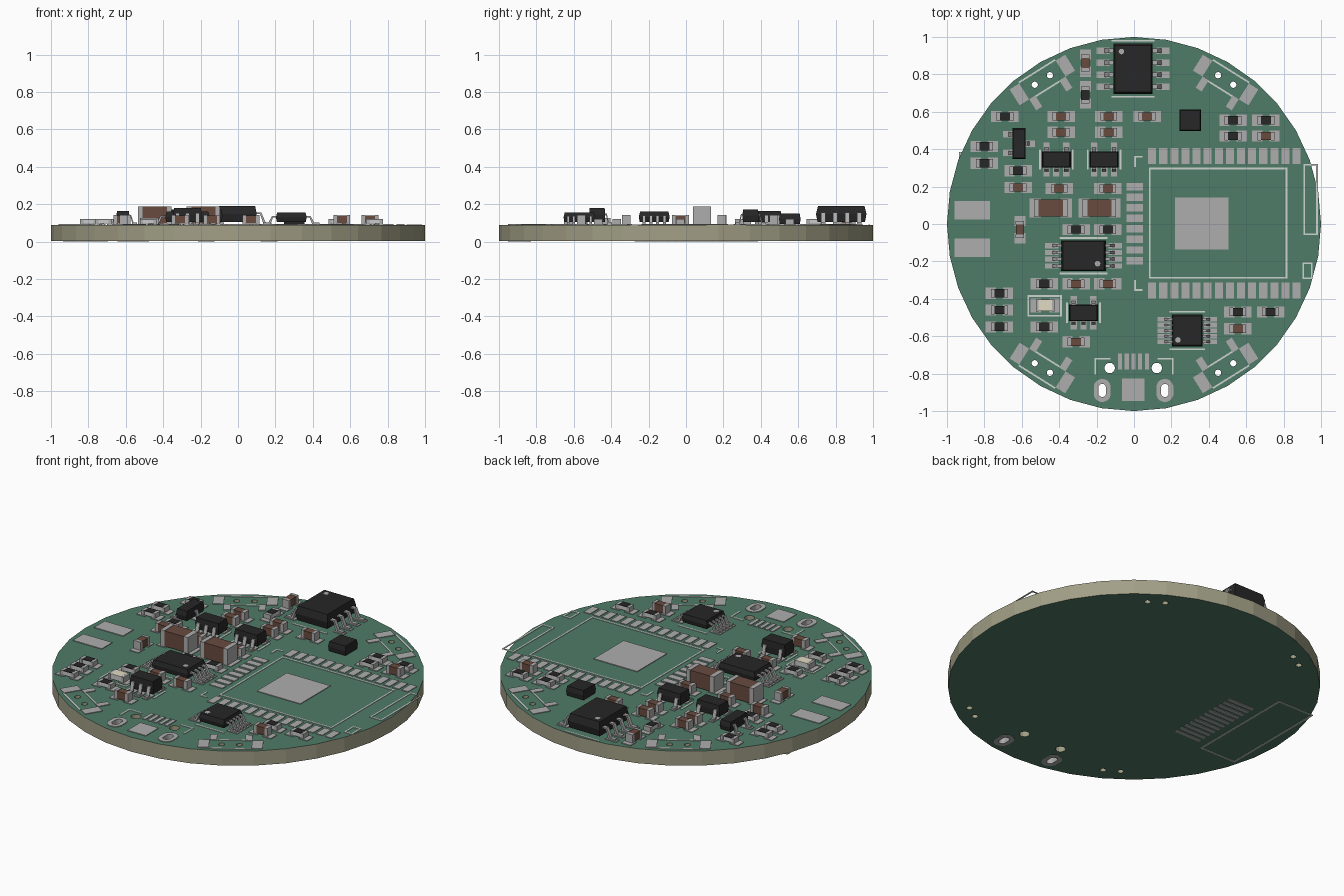
import bpy, bmesh
from math import sin, cos, pi, radians, atan2, hypot
from mathutils import Matrix, Vector

if "Cube" in bpy.data.objects:
    bpy.data.objects.remove(bpy.data.objects["Cube"])

Z = 0.09          # top face of the board
PAD = 0.004       # copper / print thickness


def material(name, r, g, b):
    m = bpy.data.materials.new(name)
    m.diffuse_color = (r, g, b, 1)
    m.use_nodes = True
    m.node_tree.nodes["Principled BSDF"].inputs["Base Color"].default_value = m.diffuse_color
    return m


GREEN = material("solder_mask", 0.08, 0.20, 0.14)
TAN = material("board_core", 0.36, 0.35, 0.24)
TIN = material("tin", 0.42, 0.42, 0.42)
INK = material("print_white", 0.62, 0.66, 0.63)
BLACK = material("black_plastic", 0.02, 0.02, 0.02)
BROWN = material("brown_ceramic", 0.14, 0.07, 0.05)
WHITE = material("white_ceramic", 0.65, 0.65, 0.62)
CREAM = material("lamp_lens", 0.75, 0.70, 0.55)


def box(bm, x, y, z0, sx, sy, h, mi=0, rot=0.0):
    m = (Matrix.Translation((x, y, z0 + h / 2)) @ Matrix.Rotation(rot, 4, 'Z')
         @ Matrix.Diagonal((sx, sy, h, 1)))
    vs = bmesh.ops.create_cube(bm, size=1, matrix=m)['verts']
    for f in {f for v in vs for f in v.link_faces}:
        f.material_index = mi


def to_mesh(bm, name, mats):
    me = bpy.data.meshes.new(name)
    bm.to_mesh(me)
    bm.free()
    for m in mats:
        me.materials.append(m)
    return me


def place(me, name, x=0, y=0, z=0, rot=0.0):
    ob = bpy.data.objects.new(name, me)
    ob.location = (x, y, z)
    ob.rotation_euler.z = rot
    bpy.context.collection.objects.link(ob)
    return ob


def oval(x, y, rx, ry, n=16):
    """Circle, or upright slot when ry > rx."""
    d = ry - rx
    return [(x + rx * cos(a), y + rx * sin(a) + (d if i < n // 2 else -d))
            for i in range(n) for a in [2 * pi * (i + (0.5 if d else 0)) / n]]


def plate(name, loops, z0, z1, mats, by_normal=False):
    """Flat sheet from closed outlines; inner outlines become holes."""
    cu = bpy.data.curves.new(name, 'CURVE')
    cu.dimensions, cu.fill_mode, cu.extrude = '2D', 'BOTH', (z1 - z0) / 2
    for loop in loops:
        sp = cu.splines.new('POLY')
        sp.points.add(len(loop) - 1)
        for p, (x, y) in zip(sp.points, loop):
            p.co = (x, y, 0, 1)
        sp.use_cyclic_u = True
    tmp = place(cu, name + "_outline")
    me = bpy.data.meshes.new_from_object(tmp.evaluated_get(bpy.context.evaluated_depsgraph_get()))
    bpy.data.objects.remove(tmp)
    bm = bmesh.new()
    bm.from_mesh(me)
    bmesh.ops.remove_doubles(bm, verts=bm.verts, dist=1e-5)
    bmesh.ops.recalc_face_normals(bm, faces=bm.faces)
    for f in bm.faces:
        f.smooth = False
        f.material_index = int(by_normal and abs(f.normal.z) < 0.5)
    place(to_mesh(bm, name, mats), name, z=(z0 + z1) / 2)


pads, ink = bmesh.new(), bmesh.new()


def pad(x, y, sx, sy, rot=0.0, z=Z):
    box(pads, x, y, z, sx, sy, PAD, rot=rot)


def line(x0, y0, x1, y1, z=Z, w=0.009):
    box(ink, (x0 + x1) / 2, (y0 + y1) / 2, z, hypot(x1 - x0, y1 - y0) + w, w, PAD - 0.001,
        rot=atan2(y1 - y0, x1 - x0))


def frame(x0, y0, x1, y1, z=Z):
    c = [(x0, y0), (x1, y0), (x1, y1), (x0, y1)]
    for a, b in zip(c, c[1:] + c[:1]):
        line(*a, *b, z=z)


# Push-button footprints, mirrored into four corners
holes, rings = [], []
for sx in (1, -1):
    for sy in (1, -1):
        def at(t, r):
            return sx * (0.49 + 0.848 * t + 0.53 * r), sy * (0.77 - 0.53 * t + 0.848 * r)
        ang = atan2(-sy * 0.53, sx * 0.848)
        for s in (1, -1):
            holes.append(oval(*at(s * 0.048, 0), 0.017, 0.017, 12))
            pad(*at(s * 0.145, 0), 0.06, 0.10, ang)
            pad(*at(s * 0.095, -0.085), 0.038, 0.07, ang)
            line(*at(-0.11, s * 0.055), *at(0.11, s * 0.055))

# Charging socket footprint: plated slots, peg holes, contacts
for x in (-0.17, 0.165):
    holes.append(oval(x, -0.89, 0.021, 0.036))
    rings += [oval(x, -0.89, 0.046, 0.062), oval(x, -0.89, 0.0205, 0.0355)]
for x in (-0.13, 0.122):
    holes.append(oval(x, -0.77, 0.028, 0.028))
for i in range(5):
    pad(-0.003 + (i - 2) * 0.036, -0.735, 0.022, 0.085)
pad(-0.003, -0.885, 0.12, 0.12)
for s in (1, -1):
    line(s * 0.208, -0.72, s * 0.208, -0.80)
    line(s * 0.208, -0.72, s * 0.13, -0.72)

# Board disc and plated slot barrels
rim = [(cos(2 * pi * i / 36), sin(2 * pi * i / 36)) for i in range(36)]
plate("circuit_board", [rim] + holes, 0.004, Z, [GREEN, TAN], True)
plate("plated_slots", rings, 0.001, Z + PAD, [TIN])

# Radio module footprint
for i in range(14):
    for y in (0.363, -0.355):
        pad(0.097 + i * 0.0594, y, 0.043, 0.085)
for i in range(8):
    pad(0.005, 0.2 - i * 0.0565, 0.088, 0.04)
pad(0.3625, 0.003, 0.285, 0.28)
frame(0.085, -0.288, 0.815, 0.297)
frame(0.91, -0.055, 0.978, 0.317)
frame(0.905, -0.29, 0.95, -0.21)
for y, s in ((0.36, -1), (-0.353, 1)):
    line(0.005, y, 0.04, y)
    line(0.005, y, 0.005, y + s * 0.05)

# Battery pads
pad(-0.865, 0.073, 0.19, 0.098)
pad(-0.865, -0.127, 0.19, 0.098)

# Underside display connector footprint
for i in range(12):
    pad(-0.56, -0.215 + i * 0.04, 0.17, 0.022, z=0.0005)
frame(-0.93, -0.27, -0.70, 0.38, z=0.001)


# Two-terminal chips
def chip_mesh(name, l, w, h, body, top=None, end=0.2):
    bm = bmesh.new()
    box(bm, 0, 0, 0.002, l * (1 - 2 * end), w * 0.96, h - 0.004, 0)
    if top:
        box(bm, 0, 0, h - 0.003, l * (1 - 2 * end), w * 0.96, 0.004, 2)
    for s in (1, -1):
        box(bm, s * l * (1 - end) / 2, 0, 0, l * end, w, h, 1)
    return to_mesh(bm, name, [body, TIN, top or body])


CAP = chip_mesh("capacitor", 0.09, 0.045, 0.048, BROWN)
RES = chip_mesh("resistor", 0.09, 0.046, 0.027, WHITE, BLACK)
BIG = chip_mesh("large_capacitor", 0.18, 0.095, 0.095, BROWN, end=0.14)
LAMP = chip_mesh("lamp", 0.10, 0.065, 0.032, WHITE, CREAM, 0.14)


def chips(me, spots, turned=False, px=0.046, pl=0.055, pw=0.06):
    for i, (x, y) in enumerate(spots):
        place(me, f"{me.name}_{i + 1}" + ("_turned" if turned else ""), x, y, Z + PAD,
              pi / 2 if turned else 0)
        for s in (1, -1):
            if turned:
                pad(x, y + s * px, pw, pl)
            else:
                pad(x + s * px, y, pl, pw)


chips(CAP, [(-.39, .575), (-.135, .575), (.07, .575), (-.39, .49), (-.135, .49), (.705, .47),
            (-.62, .195), (-.40, .19), (-.14, .19), (-.31, -.32), (-.14, -.32), (-.31, -.63),
            (.555, -.56)])
chips(CAP, [(-.61, -.03), (-.26, .86)], True)
chips(RES, [(-.69, .575), (-.80, .415), (-.80, .325), (-.62, .285), (.53, .555), (.705, .555),
            (.53, .47), (-.31, -.03), (-.14, -.03), (-.48, -.32), (-.72, -.37), (-.72, -.46),
            (-.72, -.55), (-.48, -.55), (.555, -.47), (.73, -.47)])
chips(RES, [(-.26, .69)], True)
chips(BIG, [(-.445, .085), (-.185, .085)], px=0.083, pl=0.06, pw=0.1)
chips(LAMP, [(-.475, -.435)], px=0.05, pw=0.075)
frame(-0.565, -0.49, -0.39, -0.385)


# Moulded packages with gull-wing leads
def package(name, x, y, sx, sy, top, leads, reach, lw, dot=None, gap=0.016):
    bm, h = bmesh.new(), top - Z
    mid = (h + gap) / 2
    rows = [[bm.verts.new((a * sx / 2 * k, b * sy / 2 * k, z))
             for a, b in ((-1, -1), (1, -1), (1, 1), (-1, 1))]
            for z, k in ((gap, 0.94), (mid, 1), (h, 0.92))]
    for lo, hi in zip(rows, rows[1:]):
        for i in range(4):
            bm.faces.new((lo[i], lo[(i + 1) % 4], hi[(i + 1) % 4], hi[i]))
    bm.faces.new(rows[0][::-1])
    bm.faces.new(rows[-1])
    if dot:
        bmesh.ops.create_cone(bm, cap_ends=True, segments=16, radius1=0.015, radius2=0.015,
                              depth=0.002, matrix=Matrix.Translation((*dot, h)))
        for f in bm.faces[6 + 4:]:
            f.material_index = 1
    place(to_mesh(bm, name, [BLACK, TIN]), name, x, y, Z)
    if not leads:
        return
    bm, t = bmesh.new(), 0.008
    for deg, off in leads:
        a = radians(deg)
        e = abs(cos(a)) * sx / 2 + abs(sin(a)) * sy / 2 - 0.012
        L = reach - e
        prof = [(0, mid + t), (.4 * L, mid + t), (.65 * L, PAD + t), (L, PAD + t),
                (L, PAD), (.52 * L, PAD), (.33 * L, mid), (0, mid)]
        R = Matrix.Rotation(a, 3, 'Z')
        side = off * (1 if deg == 0 else -1)
        face = bm.faces.new([bm.verts.new(R @ Vector((e + u, side - lw / 2, w))) for u, w in prof])
        ext = bmesh.ops.extrude_face_region(bm, geom=[face])['geom']
        bmesh.ops.translate(bm, vec=R @ Vector((0, lw, 0)),
                            verts=[v for v in ext if isinstance(v, bmesh.types.BMVert)])
        c = R @ Vector((reach - 0.025, side, 0))
        pad(x + c.x, y + c.y, 0.07, lw + 0.012, a)
    bmesh.ops.recalc_face_normals(bm, faces=bm.faces)
    place(to_mesh(bm, name + "_leads", [TIN]), name + "_leads", x, y, Z)


def both(n, pitch):
    return [(d, (i - (n - 1) / 2) * pitch) for d in (0, 180) for i in range(n)]


five = [(90, -0.053), (90, 0.053), (270, -0.053), (270, 0), (270, 0.053)]
package("memory_chip", -.005, .83, .21, .27, .19, both(4, .064), .185, .022, (-.062, .092))
package("charger_chip", -.27, -.17, .24, .165, .16, both(4, .036), .195, .016, (.075, -.042))
package("serial_chip", .285, -.57, .165, .17, .155, both(5, .03), .15, .013, (-.05, -.05))
package("regulator_1", -.415, .345, .155, .087, .172, five, .08, .022)
package("regulator_2", -.16, .345, .155, .087, .172, five, .08, .022)
package("regulator_3", -.27, -.475, .155, .087, .18, five, .08, .022)
package("transistor", -.615, .43, .07, .165, .163, [(180, .05), (180, -.05), (0, 0)], .075, .022)
package("motion_sensor", .30, .555, .115, .115, .15, [], 0, 0, gap=0.004)

# Printed outlines beside the packages
for x, y, hx, hy in ((-.005, .83, .11, .15), (-.27, -.17, .125, .095), (.285, -.57, .09, .10)):
    for s in (1, -1):
        line(x - hx, y + s * hy, x + hx, y + s * hy)
for x, y in ((-.415, .345), (-.16, .345), (-.27, -.475)):
    for s in (1, -1):
        line(x + s * .088, y - .05, x + s * .088, y + .05)

place(to_mesh(pads, "solder_pads", [TIN]), "solder_pads")
place(to_mesh(ink, "printed_outlines", [INK]), "printed_outlines")
